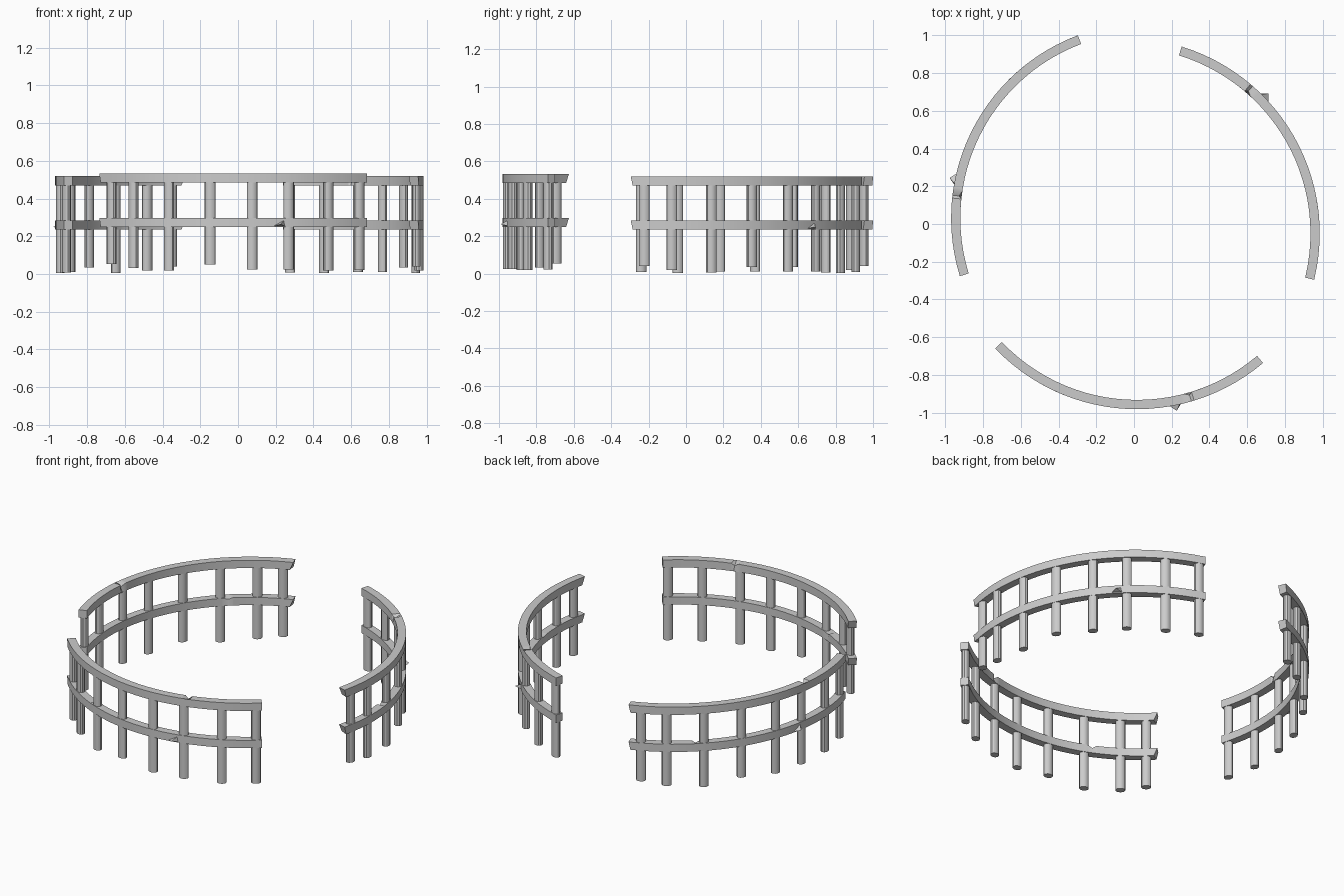
import bpy, bmesh
from math import radians, sin, cos, pi

if "Cube" in bpy.data.objects:
    bpy.data.objects.remove(bpy.data.objects["Cube"])

R = 1.012        # fence arc radius
SPAN = 86.0      # arc length in degrees
HALF = 0.0245    # half thickness of rails

# centre x, centre y, start angle, height offset for each fence section
SECTIONS = {"front": (0.015, 0.055, 224.2, 0.014),
            "right": (-0.052, -0.05, -13.1, 0.0),
            "left": (0.067, 0.03, 111.2, 0.0)}

# post angle along the arc, height of its foot
POSTS = [(3.2, 0.04), (11.6, 0.018), (23.7, 0.005), (36.5, 0.035),
         (49.2, 0.01), (60.3, 0.01), (73.0, 0.004), (84.2, 0.008)]


def polar(angle, radius, z):
    a = radians(angle)
    return (radius * cos(a), radius * sin(a), z)


def finish(bm, name, place):
    cx, cy, start, dz = place
    bmesh.ops.recalc_face_normals(bm, faces=bm.faces)
    mesh = bpy.data.meshes.new(name)
    bm.to_mesh(mesh)
    bm.free()
    ob = bpy.data.objects.new(name, mesh)
    bpy.context.collection.objects.link(ob)
    ob.location = (cx, cy, dz)
    ob.rotation_euler.z = radians(start)
    bpy.context.view_layer.objects.active = ob
    ob.select_set(True)
    bpy.ops.object.shade_smooth_by_angle(angle=radians(30))
    ob.select_set(False)
    return ob


def rail(name, place, z0, z1, chip_at, chip_depth):
    """Square bar swept along the arc, with one chipped inner top edge."""
    bm = bmesh.new()
    angles = [SPAN * i / 26 for i in range(27)] + [chip_at - 2, chip_at - 0.4, chip_at + 2]
    rings = []
    for a in sorted(angles):
        hit = abs(a - (chip_at - 0.4)) < 0.01
        d = chip_depth if hit else 0
        slant = 0.6 if a == 0 else 0           # hewn, slanted start end
        rings.append([bm.verts.new(p) for p in (
            polar(a + slant, R - HALF, z0),
            polar(a, R + HALF, z0),
            polar(a - slant, R + HALF, z1),
            polar(a - slant, R - HALF + d * 0.7, z1 - d))])
    for r0, r1 in zip(rings, rings[1:]):
        for i in range(4):
            j = (i + 1) % 4
            bm.faces.new((r0[i], r0[j], r1[j], r1[i]))
    bm.faces.new(rings[0])
    bm.faces.new(rings[-1])
    finish(bm, name, place)


def posts(name, place):
    """Slightly flattened round stakes."""
    bm = bmesh.new()
    n = 12
    for angle, foot in POSTS:
        rings = []
        for z in (foot, 0.5):
            ring = []
            for k in range(n):
                t = 2 * pi * k / n
                radial, tangent = 0.0235 * cos(t), 0.0285 * sin(t)
                ring.append(bm.verts.new(polar(angle + tangent / R * 180 / pi, R + radial, z)))
            rings.append(ring)
        for k in range(n):
            j = (k + 1) % n
            bm.faces.new((rings[0][k], rings[0][j], rings[1][j], rings[1][k]))
        bm.faces.new(rings[0])
        bm.faces.new(rings[1])
    finish(bm, name, place)


def splinter(name, place):
    """Pointed sliver of wood sticking out of the lower rail."""
    bm = bmesh.new()
    base = [bm.verts.new(polar(a, R + HALF - 0.004, z))
            for a, z in ((55.4, 0.24), (59, 0.24), (58.6, 0.272))]
    tip = bm.verts.new(polar(57.2, R + HALF + 0.03, 0.25))
    bm.faces.new(base)
    for i in range(3):
        bm.faces.new((base[i], base[(i + 1) % 3], tip))
    finish(bm, name, place)


for side, place in SECTIONS.items():
    rail(side + "_top_rail", place, 0.47, 0.519, 62.4, 0.02)
    rail(side + "_lower_rail", place, 0.235, 0.284, 21.5, 0.012)
    posts(side + "_posts", place)
    splinter(side + "_splinter", place)
